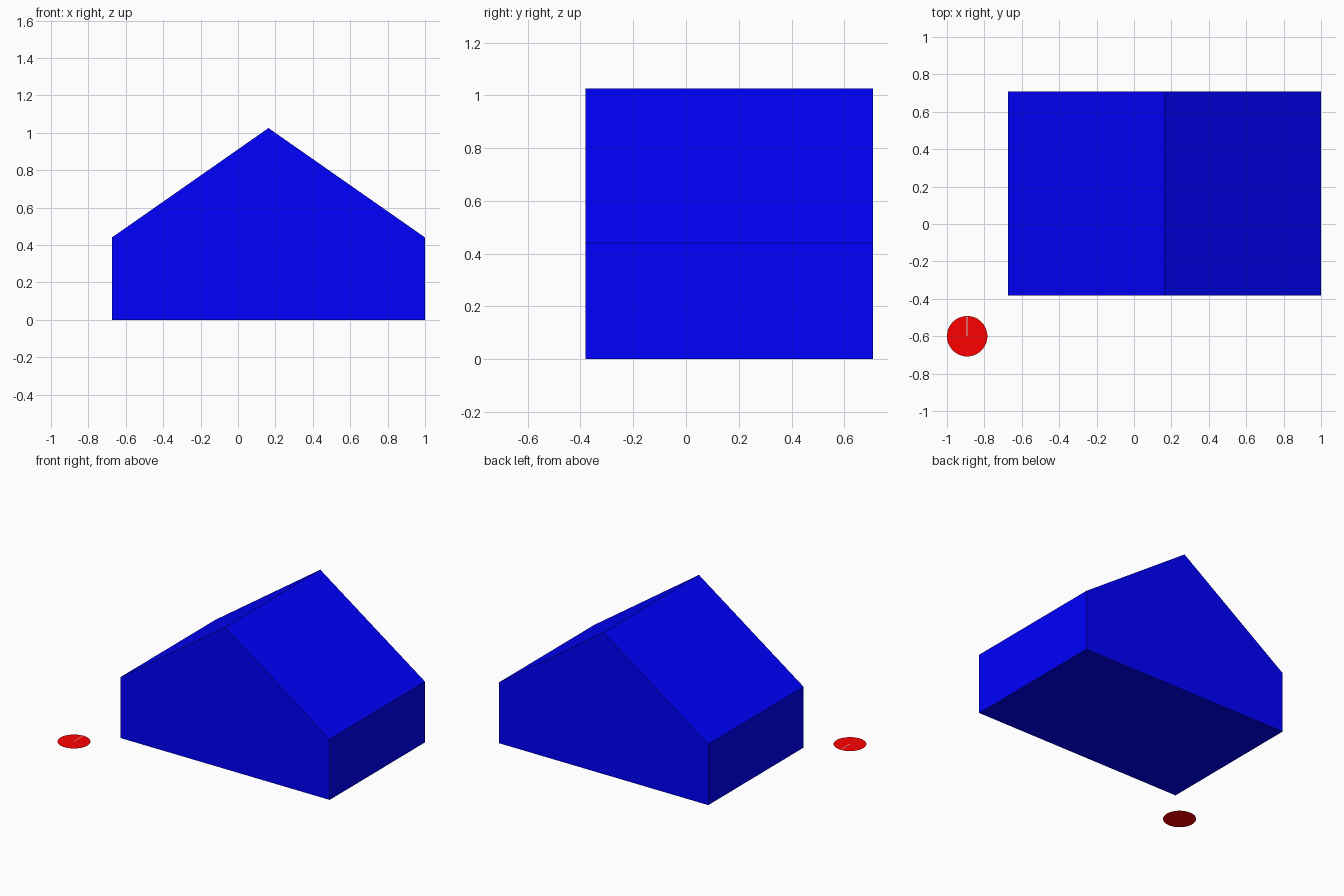
import bpy, bmesh

if "Cube" in bpy.data.objects:
    bpy.data.objects.remove(bpy.data.objects["Cube"])


def material(name, color):
    mat = bpy.data.materials.new(name)
    mat.diffuse_color = color
    mat.use_nodes = True
    mat.node_tree.nodes["Principled BSDF"].inputs["Base Color"].default_value = mat.diffuse_color
    return mat


def finish(name, bm, mat):
    mesh = bpy.data.meshes.new(name)
    bm.to_mesh(mesh)
    bm.free()
    mesh.materials.append(mat)
    obj = bpy.data.objects.new(name, mesh)
    bpy.context.collection.objects.link(obj)
    return obj


# House body: gable profile extruded from front to back
FRONT, BACK = -0.381, 0.708
profile = [(-0.674, 0), (1.0, 0), (1.0, 0.44), (0.163, 1.025), (-0.674, 0.44)]
bm = bmesh.new()
gable = bm.faces.new([bm.verts.new((x, FRONT, z)) for x, z in profile])
new = bmesh.ops.extrude_face_region(bm, geom=[gable], use_keep_orig=True)["geom"]
moved = [v for v in new if isinstance(v, bmesh.types.BMVert)]
bmesh.ops.translate(bm, verts=moved, vec=(0, BACK - FRONT, 0))
bmesh.ops.recalc_face_normals(bm, faces=bm.faces[:])
finish("house_body", bm, material("blue", (0, 0, 1, 1)))

# Flat ground disc beside the front left corner
RADIUS = 0.108
bm = bmesh.new()
bmesh.ops.create_circle(bm, cap_ends=True, radius=RADIUS, segments=64)
disc = finish("ground_disc", bm, material("red", (1, 0, 0, 1)))
disc.location = (-0.892, -0.6, 0)

# Thin pale pointer line from the disc centre towards the back
bm = bmesh.new()
w = 0.0025
bm.faces.new([bm.verts.new(p) for p in
              ((-w, 0, 0), (w, 0, 0), (w, RADIUS, 0), (-w, RADIUS, 0))])
line = finish("disc_pointer", bm, material("white", (1, 1, 1, 1)))
line.location = (-0.892, -0.6, 0.001)
